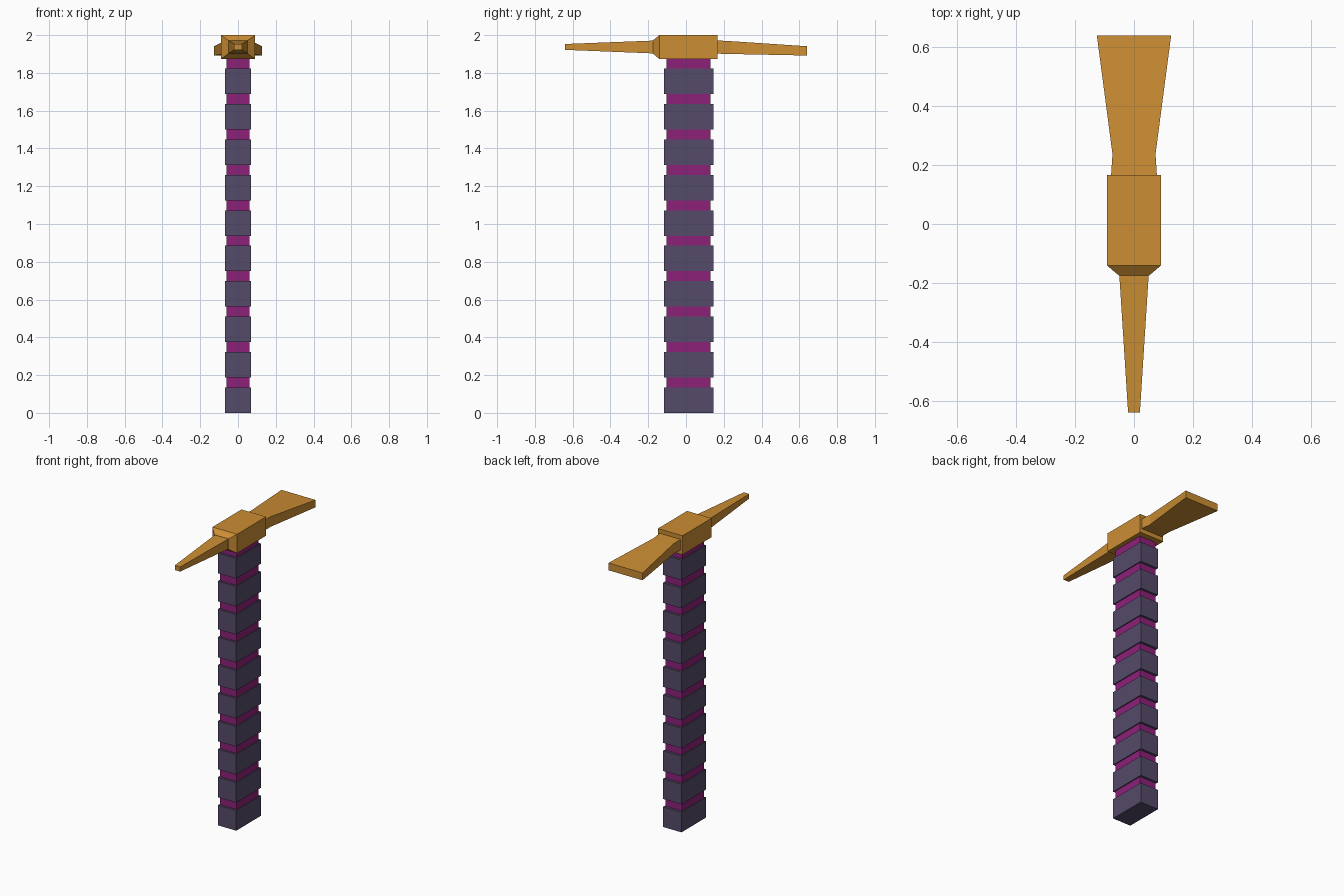
import bpy

if "Cube" in bpy.data.objects:
    bpy.data.objects.remove(bpy.data.objects["Cube"])

def material(name, rgb):
    m = bpy.data.materials.new(name)
    m.diffuse_color = (*rgb, 1)
    m.use_nodes = True
    m.node_tree.nodes["Principled BSDF"].inputs["Base Color"].default_value = m.diffuse_color
    return m

GOLD = material("golden orange", (0.604, 0.27, 0.034))
SLATE = material("slate purple", (0.09, 0.07, 0.14))
MAGENTA = material("magenta", (0.265, 0.0145, 0.19))

def loft(name, sections, mat):
    """Join rectangles (y, half width, z low, z high) along y and cap both ends."""
    verts, faces = [], []
    for y, w, lo, hi in sections:
        verts += [(-w, y, lo), (w, y, lo), (w, y, hi), (-w, y, hi)]
    for s in range(len(sections) - 1):
        a = 4 * s
        for i in range(4):
            j = (i + 1) % 4
            faces.append((a + i, a + j, a + 4 + j, a + 4 + i))
    n = len(verts)
    faces += [(3, 2, 1, 0), (n - 4, n - 3, n - 2, n - 1)]
    # sections run along +y, so flip to point outwards
    faces = [f[::-1] for f in faces]
    mesh = bpy.data.meshes.new(name)
    mesh.from_pydata(verts, [], faces)
    mesh.materials.append(mat)
    obj = bpy.data.objects.new(name, mesh)
    bpy.context.collection.objects.link(obj)
    # make normals consistent
    import bmesh
    bm = bmesh.new()
    bm.from_mesh(mesh)
    bmesh.ops.recalc_face_normals(bm, faces=bm.faces)
    bm.to_mesh(mesh)
    bm.free()
    return obj

# Handle core, seen between the grip blocks
loft("handle_core", [(-0.102, 0.061, 0.05, 1.9), (0.129, 0.061, 0.05, 1.9)], MAGENTA)

# Ten grip blocks
for i in range(10):
    z = i * 0.1875
    loft(f"grip_block_{i + 1}",
         [(-0.116, 0.068, z, z + 0.135), (0.145, 0.068, z, z + 0.135)], SLATE)

# Head socket with a bevelled front
loft("head_socket", [(-0.175, 0.051, 1.902, 1.972), (-0.141, 0.091, 1.873, 2.0),
                     (0.167, 0.091, 1.873, 2.0)], GOLD)

# Pointed spike to the front
loft("spike", [(-0.64, 0.02, 1.922, 1.953), (-0.17, 0.05, 1.903, 1.971)], GOLD)

# Flared flat blade to the back
loft("adze_blade", [(0.16, 0.078, 1.902, 1.972), (0.237, 0.073, 1.90, 1.968),
                    (0.64, 0.126, 1.892, 1.941)], GOLD)
